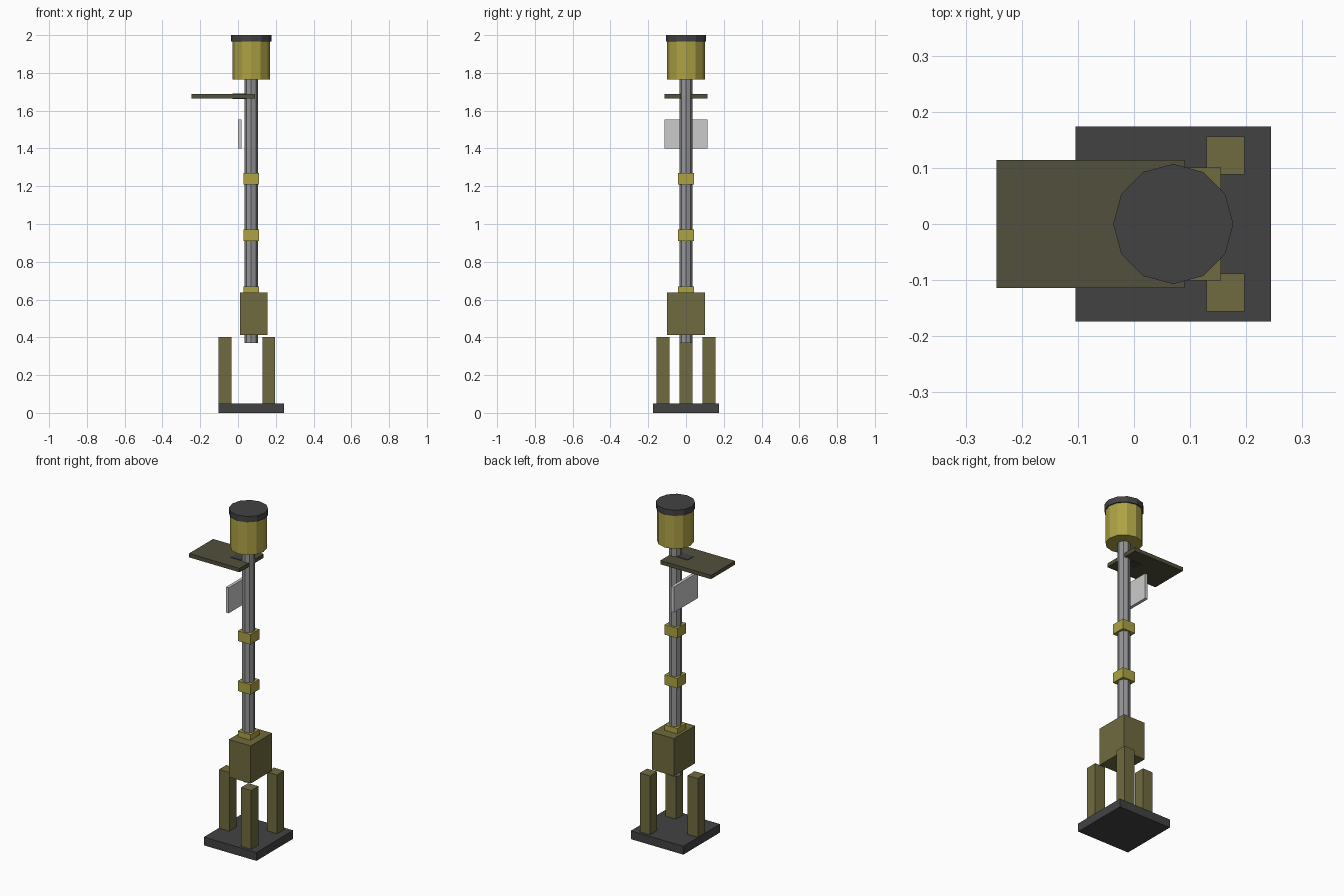
import bpy
from mathutils import Vector

if "Cube" in bpy.data.objects:
    bpy.data.objects.remove(bpy.data.objects["Cube"])

CX = 0.07  # x position of the mast axis


def material(name, rgb):
    m = bpy.data.materials.new(name)
    m.diffuse_color = (*rgb, 1)
    m.use_nodes = True
    m.node_tree.nodes["Principled BSDF"].inputs["Base Color"].default_value = m.diffuse_color
    return m


olive = material("olive_paint", (0.16, 0.145, 0.05))
yellow = material("yellow_paint", (0.42, 0.36, 0.06))
dark = material("dark_metal", (0.055, 0.055, 0.055))
panel = material("dark_olive", (0.085, 0.08, 0.045))
steel = material("steel", (0.3, 0.3, 0.31))


def finish(name, mat):
    ob = bpy.context.object
    ob.name = name
    if mat:
        ob.data.materials.append(mat)
    return ob


def box(name, lo, hi, mat=None):
    lo, hi = Vector(lo), Vector(hi)
    bpy.ops.mesh.primitive_cube_add(size=1, location=(lo + hi) / 2)
    ob = finish(name, mat)
    ob.scale = hi - lo
    bpy.ops.object.transform_apply(location=False, rotation=False, scale=True)
    return ob


def cylinder(name, radius, z0, z1, sides, mat=None):
    bpy.ops.mesh.primitive_cylinder_add(vertices=sides, radius=radius, depth=z1 - z0,
                                        location=(CX, 0, (z0 + z1) / 2))
    return finish(name, mat)


# Base plate
box("base_plate", (CX - 0.174, -0.174, 0), (CX + 0.174, 0.174, 0.05), dark)

# Three legs
for i, (x, y) in enumerate([(-0.068, 0), (0.163, 0.122), (0.163, -0.122)]):
    box(f"leg_{i + 1}", (x - 0.034, y - 0.034, 0.05), (x + 0.034, y + 0.034, 0.402), olive)

# Equipment box and mast
box("equipment_box", (0.01, -0.101, 0.412), (0.155, 0.101, 0.637), olive)
cylinder("mast", 0.035, 0.37, 1.78, 8, steel)

# Mast collars
for i in range(3):
    z = 0.61 + 0.3 * i
    box(f"collar_{i + 1}", (CX - 0.042, -0.042, z), (CX + 0.042, 0.042, z + 0.06), yellow)

# Side sign plate
box("sign_plate", (0, -0.114, 1.4), (0.018, 0.114, 1.553))

# Solar panel and its bracket
box("solar_panel", (-0.245, -0.114, 1.665), (0.09, 0.114, 1.688), panel)
box("panel_bracket", (-0.03, -0.027, 1.662), (0.04, 0.027, 1.691), dark)

# Lamp head and cap
cylinder("lamp_head", 0.1, 1.765, 1.965, 12, yellow)
cylinder("lamp_cap", 0.107, 1.965, 2.0, 12, dark)
